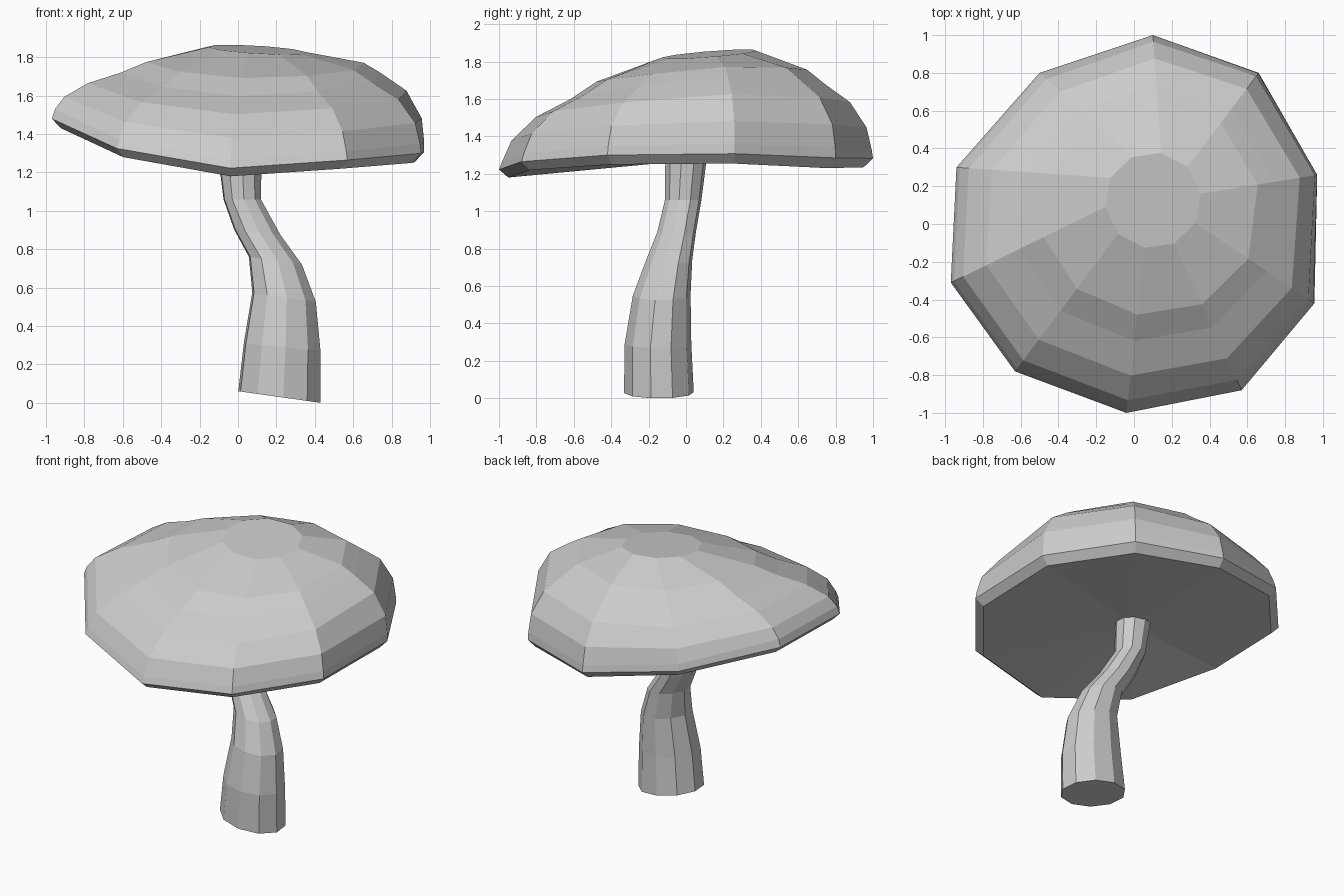
import bpy
import bmesh
import math

if "Cube" in bpy.data.objects:
    bpy.data.objects.remove(bpy.data.objects["Cube"], do_unlink=True)

SIDES = 10
STEP = 2 * math.pi / SIDES

grey = bpy.data.materials.new("plain grey")
grey.use_nodes = True
colour = (0.6, 0.6, 0.6, 1)
grey.diffuse_color = colour
grey.node_tree.nodes["Principled BSDF"].inputs["Base Color"].default_value = colour


def mix(start, end, amount):
    return start + (end - start) * amount


def loft(name, rings, bottom_centre=None):
    """Skin a stack of rings, cap the last one, and close or fan the first."""
    bm = bmesh.new()
    loops = [[bm.verts.new(point) for point in ring] for ring in rings]
    for low, high in zip(loops, loops[1:]):
        for i in range(SIDES):
            j = (i + 1) % SIDES
            bm.faces.new((low[i], low[j], high[j], high[i]))
    bm.faces.new(loops[-1])
    if bottom_centre:
        hub = bm.verts.new(bottom_centre)
        for i in range(SIDES):
            bm.faces.new((hub, loops[0][(i + 1) % SIDES], loops[0][i]))
    else:
        bm.faces.new(loops[0][::-1])
    bmesh.ops.recalc_face_normals(bm, faces=bm.faces)
    mesh = bpy.data.meshes.new(name)
    bm.to_mesh(mesh)
    bm.free()
    mesh.materials.append(grey)
    obj = bpy.data.objects.new(name, mesh)
    bpy.context.scene.collection.objects.link(obj)
    return obj


# Cap rim: x, y, lower edge height, upper edge height, fullness of the dome
rim = [
    (0.1, 1.0, 1.235, 1.33, 0.4),
    (0.66, 0.8, 1.23, 1.34, 0.75),
    (0.97, 0.26, 1.255, 1.36, 1),
    (0.955, -0.42, 1.25, 1.35, 0.5),
    (0.57, -0.88, 1.22, 1.31, 0.15),
    (-0.04, -1.0, 1.18, 1.265, 0.05),
    (-0.63, -0.78, 1.28, 1.37, 0),
    (-0.97, -0.31, 1.43, 1.53, 0),
    (-0.94, 0.3, 1.42, 1.52, 0),
    (-0.5, 0.8, 1.33, 1.42, 0.1),
]

# Dome bands: reach towards the rim and rise towards the crown,
# each as a pair for a lean side and a full side
bands = [
    ((0.98, 1.0), (0, 0)),
    ((0.92, 0.98), (0.2, 0.26)),
    ((0.77, 0.85), (0.42, 0.57)),
    ((0.56, 0.63), (0.59, 0.77)),
    ((0.40, 0.49), (0.76, 0.88)),
]

# Small tilted crown on top
crown = []
for i in range(SIDES):
    angle = math.radians(80) - i * STEP
    dx, dy = 0.255 * math.cos(angle), 0.255 * math.sin(angle)
    crown.append((0.1 + dx, 0.125 + dy, 1.84 + 0.08 * dy - 0.06 * dx))

# Chamfered rim, then the dome bands up to the crown
cap_rings = [
    [(x * 0.95, y * 0.95, low) for x, y, low, high, full in rim],
    [(x, y, (low + high) / 2) for x, y, low, high, full in rim],
]
for reach, rise in bands:
    ring = []
    for (x, y, low, high, full), (cx, cy, cz) in zip(rim, crown):
        out, up = mix(*reach, full), mix(*rise, full)
        ring.append((mix(cx, x, out), mix(cy, y, out), mix(high, cz, up)))
    cap_rings.append(ring)
cap_rings.append(crown)
loft("mushroom_cap", cap_rings, (0.01, 0, 1.27))

# Bent stem sections: centre x, y, z, radius in x, radius in y, tilt
sections = [
    (0.216, -0.145, 0.03, 0.22, 0.187, -0.14),
    (0.23, -0.15, 0.29, 0.205, 0.179, -0.1),
    (0.24, -0.13, 0.55, 0.17, 0.155, -0.15),
    (0.195, -0.09, 0.74, 0.142, 0.124, -0.15),
    (0.1, -0.05, 0.89, 0.124, 0.104, -0.12),
    (0.022, -0.015, 1.06, 0.1, 0.098, 0),
    (0.01, 0, 1.28, 0.116, 0.111, 0),
]
stem_rings = []
for cx, cy, cz, rx, ry, tilt in sections:
    ring = []
    for i in range(SIDES):
        angle = i * STEP - math.radians(13)
        dx, dy = rx * math.cos(angle), ry * math.sin(angle)
        ring.append((cx + dx, cy + dy, cz + tilt * dx))
    stem_rings.append(ring)
loft("mushroom_stem", stem_rings)
